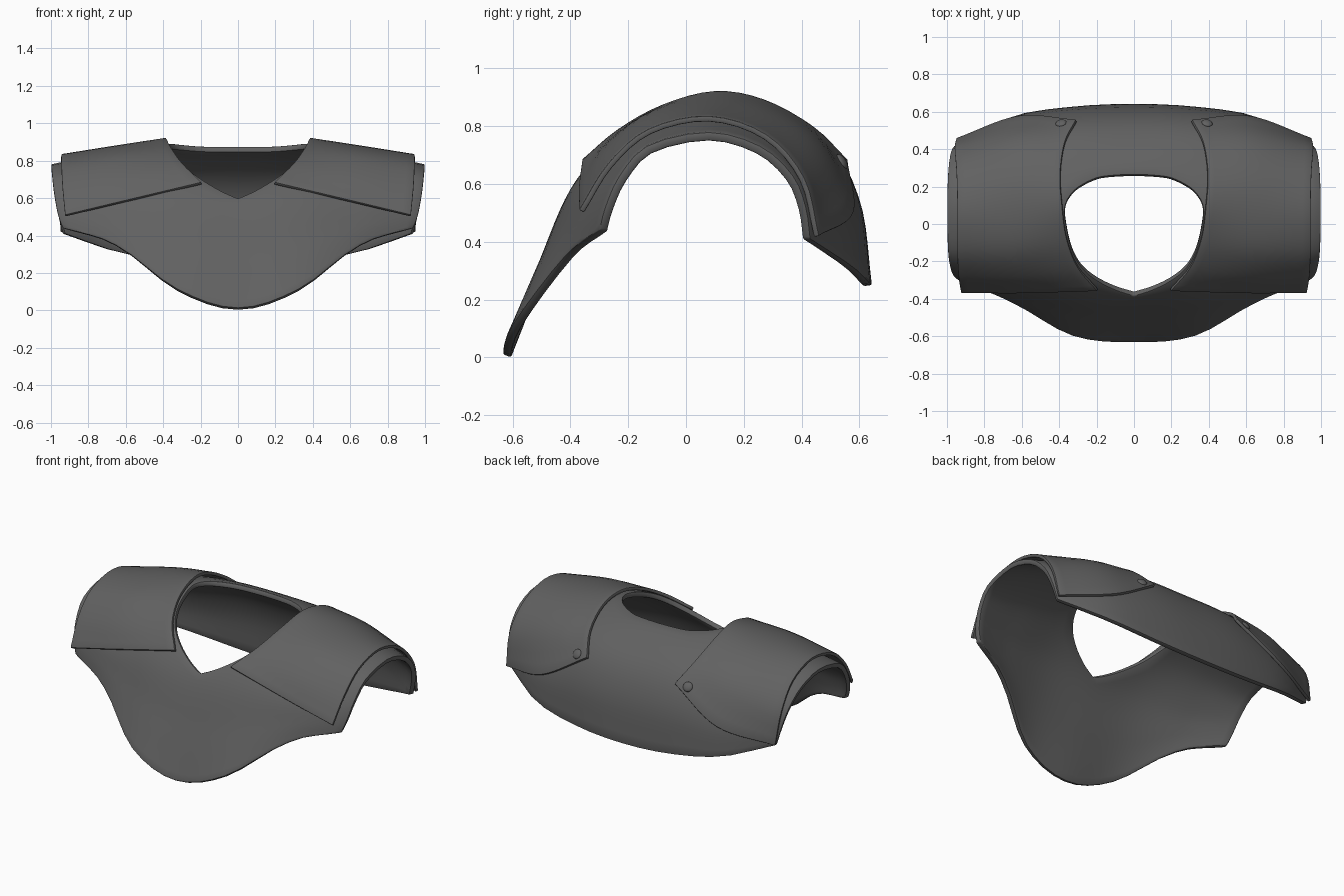
import bpy
import math
from mathutils import Vector

if "Cube" in bpy.data.objects:
    bpy.data.objects.remove(bpy.data.objects["Cube"])

leather = bpy.data.materials.new("dark_grey_leather")
leather.use_nodes = True
GREY = (0.12, 0.12, 0.12, 1)
leather.diffuse_color = GREY
bsdf = leather.node_tree.nodes["Principled BSDF"]
bsdf.inputs["Base Color"].default_value = GREY
bsdf.inputs["Roughness"].default_value = 0.7


def spline(points, s, even=False):
    """Smooth curve through points; s counts points. even = symmetric at the start."""
    p = [Vector(q) for q in points]
    first = p[1] if even else 2 * p[0] - p[1]
    p = [first] + p + [2 * p[-1] - p[-2]]
    i = max(0, min(int(s), len(points) - 2))
    f = s - i
    a, b, c, d = p[i:i + 4]
    return b + 0.5 * f * (c - a + f * (2 * a - 5 * b + 4 * c - d + f * (3 * (b - c) + d - a)))


def polyline(points, s):
    i = min(int(s), len(points) - 2)
    return Vector(points[i]).lerp(Vector(points[i + 1]), s - i)


def finish(obj):
    """Apply modifiers, then shade smooth with crisp edges."""
    bpy.ops.object.select_all(action='DESELECT')
    obj.select_set(True)
    bpy.context.view_layer.objects.active = obj
    for m in list(obj.modifiers):
        bpy.ops.object.modifier_apply(modifier=m.name)
    bpy.ops.object.shade_smooth_by_angle(angle=math.radians(40))


def sheet(name, func, nu, nv, thickness, mirrored=False):
    """Thick sheet from a surface func(u, v), u and v in 0..1."""
    verts = [func(i / nu, j / nv) for i in range(nu + 1) for j in range(nv + 1)]
    w = nv + 1
    faces = [(i * w + j, (i + 1) * w + j, (i + 1) * w + j + 1, i * w + j + 1)
             for i in range(nu) for j in range(nv)]
    mesh = bpy.data.meshes.new(name)
    mesh.from_pydata(verts, [], faces)
    mesh.materials.append(leather)
    obj = bpy.data.objects.new(name, mesh)
    bpy.context.collection.objects.link(obj)
    if mirrored:
        obj.modifiers.new("mirror", 'MIRROR').merge_threshold = 0.002
    solid = obj.modifiers.new("thickness", 'SOLIDIFY')
    solid.thickness = thickness
    solid.offset = -1
    bevel = obj.modifiers.new("soft_edge", 'BEVEL')
    bevel.width = thickness * 0.25
    bevel.segments = 2
    bevel.limit_method = 'ANGLE'
    bevel.angle_limit = math.radians(50)
    finish(obj)
    return obj


# Mantle: arched cross-sections (y, z) from front hem to back hem, centre to side
SECTIONS = [
    [(-.635, .012), (-.52, .30), (-.385, .60), (-.17, .80), (.08, .88),
     (.30, .865), (.50, .73), (.605, .53), (.643, .25)],
    [(-.60, .115), (-.49, .36), (-.37, .62), (-.18, .80), (.08, .89),
     (.30, .85), (.49, .73), (.595, .53), (.628, .265)],
    [(-.42, .35), (-.38, .47), (-.32, .60), (-.17, .765), (.08, .845),
     (.29, .80), (.46, .67), (.545, .50), (.575, .315)],
    [(-.30, .44), (-.28, .52), (-.23, .63), (-.13, .735), (.08, .78),
     (.26, .73), (.37, .63), (.415, .52), (.43, .41)],
]
# Neck opening and outer border as (x, position along the arch)
NECK = [(0, 2), (.1, 2.17), (.2, 2.42), (.28, 2.75), (.335, 3.2), (.365, 3.7),
        (.37, 4), (.35, 4.25), (.3, 4.5), (.2, 4.74), (.1, 4.81), (0, 4.83)]
BORDER = [(0, 0), (.35, 0), (.7, 0), (1, 0), (1, 1.3), (1, 2.6),
          (1, 4), (1, 5.3), (1, 6.7), (1, 8), (.5, 8), (0, 8)]


def mantle_surface(u, v):
    s = v * (len(NECK) - 1)
    x, t = spline(NECK, s).lerp(polyline(BORDER, s), u)
    if v in (0, 1):
        x = 0
    k = x / .35 if x < .7 else 2 + (x - .7) / .3
    y, z = spline([spline(c, t) for c in SECTIONS], k, even=True)
    return Vector((x * (1 - .06 * ((t - 4) / 4) ** 2), y, z))


sheet("mantle", mantle_surface, 14, 44, .032, mirrored=True)

# Shoulder pads: inner, middle and outer strips running front to back
STRIPS = [
    [(.195, -.36, .685), (.30, -.235, .79), (.36, -.08, .875), (.385, .10, .922),
     (.395, .27, .893), (.37, .44, .80), (.31, .56, .685)],
    [(.60, -.372, .588), (.62, -.28, .725), (.64, -.13, .84), (.65, .08, .882),
     (.65, .28, .85), (.64, .46, .73), (.62, .58, .50)],
    [(.925, -.37, .51), (.94, -.27, .67), (.945, -.13, .79), (.945, .08, .835),
     (.95, .28, .77), (.96, .41, .62), (.95, .46, .42)],
]


def pad_surface(u, v):
    return spline([spline(strip, v * 6) for strip in STRIPS], u * 2)


def rivet(name, side):
    """Low dome lying on the rear inner corner of a pad."""
    u, v, e = .11, .96, .01
    p = pad_surface(u, v)
    n = (pad_surface(u + e, v) - p).cross(pad_surface(u, v + e) - p).normalized()
    for vec in (p, n):
        vec.x *= side
    bpy.ops.mesh.primitive_uv_sphere_add(segments=16, ring_count=8, radius=.03, location=p)
    obj = bpy.context.object
    obj.name = name
    obj.scale.z = .45
    obj.rotation_euler = n.to_track_quat('Z', 'Y').to_euler()
    obj.data.materials.append(leather)
    finish(obj)


for label, side in (("left", 1), ("right", -1)):
    def surface(u, v, side=side):
        p = pad_surface(u if side > 0 else 1 - u, v)
        return Vector((p.x * side, p.y, p.z))
    sheet(label + "_shoulder_pad", surface, 14, 24, .02)
    rivet(label + "_rivet", side)
